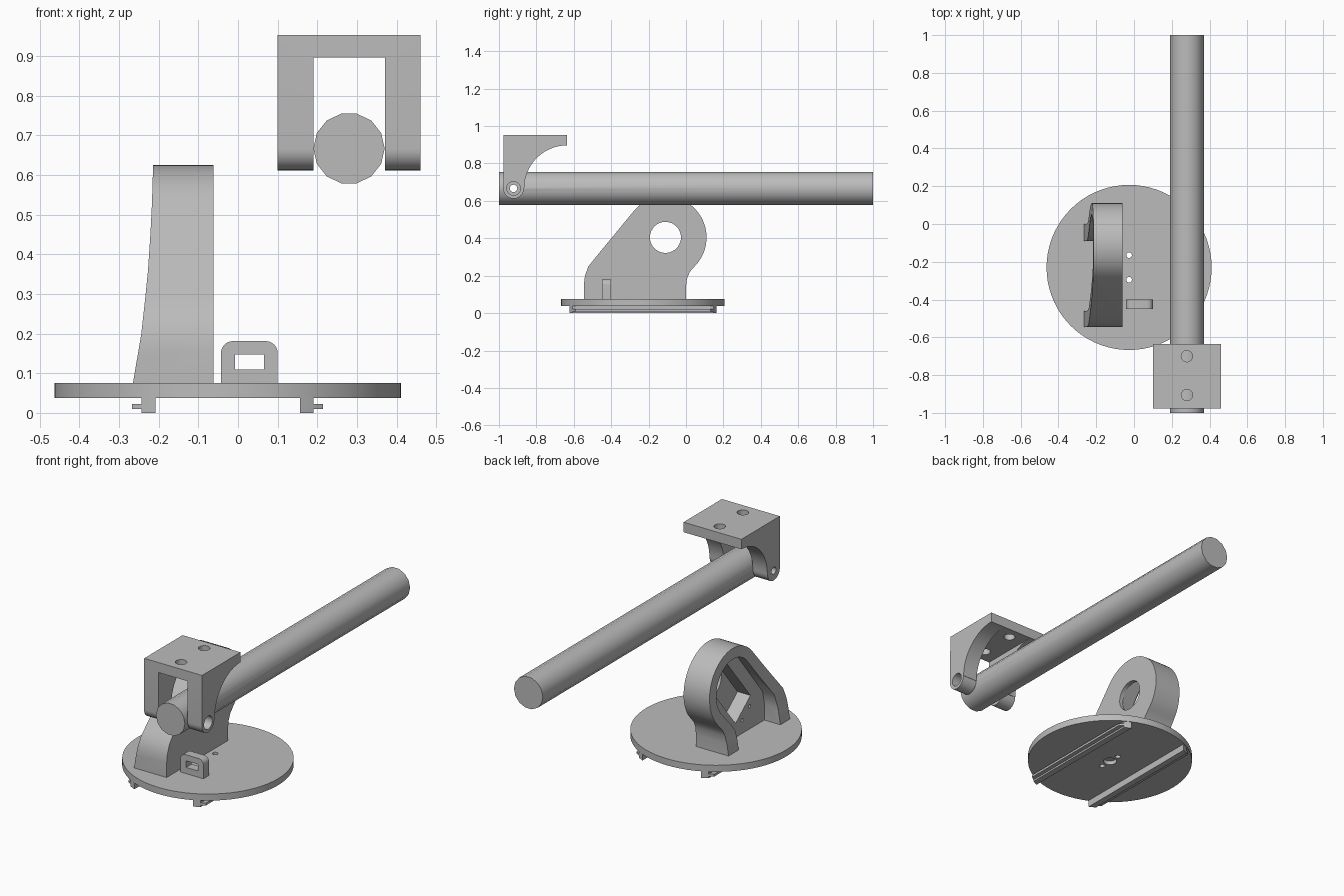
import bpy, bmesh, math

cube = bpy.data.objects.get("Cube")
if cube:
    bpy.data.objects.remove(cube, do_unlink=True)

grey = bpy.data.materials.new("plain grey")
grey.use_nodes = True
GREY = (0.5, 0.5, 0.5, 1)
grey.diffuse_color = GREY
grey.node_tree.nodes["Principled BSDF"].inputs["Base Color"].default_value = GREY

PLACE = {"X": lambda u, v, t: (t, u, v),
         "Y": lambda u, v, t: (u, t, v),
         "Z": lambda u, v, t: (u, v, t)}


def prism(name, pts, axis, a, b):
    """Extrude a closed 2D outline along an axis from a to b."""
    bm = bmesh.new()
    ends = [[bm.verts.new(PLACE[axis](u, v, t)) for u, v in pts] for t in (a, b)]
    for ring in ends:
        bm.faces.new(ring)
    n = len(pts)
    for i in range(n):
        j = (i + 1) % n
        bm.faces.new((ends[0][i], ends[0][j], ends[1][j], ends[1][i]))
    bmesh.ops.recalc_face_normals(bm, faces=bm.faces)
    mesh = bpy.data.meshes.new(name)
    bm.to_mesh(mesh)
    bm.free()
    mesh.materials.append(grey)
    ob = bpy.data.objects.new(name, mesh)
    bpy.context.collection.objects.link(ob)
    return ob


def arc(cu, cv, r, start, end, steps):
    angles = [math.radians(start + (end - start) * i / steps) for i in range(steps + 1)]
    return [(cu + r * math.cos(t), cv + r * math.sin(t)) for t in angles]


def circle(cu, cv, r, n=32):
    return arc(cu, cv, r, 0, 360, n)[:-1]


def rect(u0, v0, u1, v1):
    return [(u0, v0), (u1, v0), (u1, v1), (u0, v1)]


def select(ob):
    bpy.ops.object.select_all(action="DESELECT")
    ob.select_set(True)
    bpy.context.view_layer.objects.active = ob


def cut(ob, pts, axis, a, b, operation="DIFFERENCE"):
    """Apply a boolean with a temporary prism."""
    cutter = prism("cutter", pts, axis, a, b)
    cutter.hide_render = True
    mod = ob.modifiers.new("cut", "BOOLEAN")
    mod.operation, mod.solver, mod.object = operation, "EXACT", cutter
    select(ob)
    bpy.ops.object.modifier_apply(modifier=mod.name)
    bpy.data.objects.remove(cutter, do_unlink=True)


# Round base with two screw holes and a blind centre hole underneath
BX, BY, BR = -0.026, -0.23, 0.437
base = prism("base_disc", circle(BX, BY, BR, 72), "Z", 0.038, 0.075)
for dy in (-0.065, 0.065):
    cut(base, circle(BX, BY + dy, 0.015, 16), "Z", 0, 0.1)
cut(base, circle(BX, BY, 0.035), "Z", 0, 0.06)

# Mirrored flanged rails under the base, trimmed to the disc
rails = []
for name, s in (("left_rail", 1), ("right_rail", -1)):
    outline = [(0.182, 0), (0.217, 0), (0.217, 0.01), (0.241, 0.01),
               (0.241, 0.023), (0.217, 0.023), (0.217, 0.04), (0.182, 0.04)]
    rail = prism(name, [(BX + s * u, v) for u, v in outline], "Y", -0.7, 0.25)
    cut(rail, circle(BX, BY, BR - 0.003, 72), "Z", -0.1, 0.1, "INTERSECT")
    rails.append(rail)

# Upright motor mount: rounded head, sloped shoulder
CY, CZ = -0.11, 0.405
DY, DZ = 0.63, 0.777
outline = [(-0.545, 0.07), (-0.545, 0.16), (-0.54, 0.2), (-0.522, 0.25), (-0.49, 0.29)]
outline += arc(CY, CZ, 0.22, 141, -45, 32)
outline += [(0.02, 0.22), (0.005, 0.185), (0, 0.14), (0, 0.07)]
mount = prism("motor_mount", outline, "X", -0.3, -0.062)

# Flared outer edge of the mount
flare = [(-0.4, 0.0), (-0.268, 0.0), (-0.265, 0.075), (-0.254, 0.14), (-0.244, 0.2),
         (-0.235, 0.28), (-0.227, 0.36), (-0.221, 0.45), (-0.217, 0.53),
         (-0.214, 0.63), (-0.214, 0.7), (-0.4, 0.7)]
cut(mount, flare, "Y", -0.8, 0.4)

# Open cavity, tilted motor pocket, shaft hole and screw holes
cavity = [(-0.46, 0.03), (-0.46, 0.17), (-0.445, 0.24)]
cavity += arc(CY, CZ, 0.16, 141, -45, 24)
cavity += [(-0.06, 0.22), (-0.085, 0.18), (-0.09, 0.14), (-0.09, 0.03)]
cut(mount, cavity, "X", -0.4, -0.165)


def tilted(along, across):
    return (CY + along * DY + across * DZ, CZ + along * DZ - across * DY)


pocket = [tilted(a, c) for a, c in rect(-0.255, -0.085, 0.085, 0.085)]
cut(mount, pocket, "X", -0.2, -0.085)
cut(mount, circle(CY, CZ, 0.083, 40), "X", -0.2, 0)
for along in (-0.295, 0.125):
    for across in (-0.042, 0.042):
        cut(mount, circle(*tilted(along, across), 0.01, 12), "X", -0.2, -0.1)

# Small cable loop with rounded top corners
outline = [(-0.043, 0.07), (0.1, 0.07)]
outline += arc(0.07, 0.151, 0.03, 0, 90, 8) + arc(-0.013, 0.151, 0.03, 90, 180, 8)
loop = prism("cable_loop", outline, "Y", -0.45, -0.4)
cut(loop, rect(-0.008, 0.11, 0.065, 0.147), "Y", -0.6, -0.2)

# Long fourteen-sided rod
RX, RZ = 0.28, 0.667
PY = -0.922
rod = prism("rod", circle(RX, RZ, 0.09, 14), "Y", -1, 1)
cut(rod, circle(PY, RZ, 0.02, 20), "X", 0, 0.6)

# Forked bracket: curved side outline with a gap for the rod
outline = [(-0.976, 0.953), (-0.635, 0.953)]
outline += arc(-0.635, RZ, 0.23, 90, 180, 20)
outline += arc(PY, RZ, 0.055, 0, -180, 20)
bracket = prism("fork_bracket", outline, "X", 0.1, 0.46)
cut(bracket, rect(0.19, 0.5, 0.371, 0.897), "Y", -1.2, -0.4)
cut(bracket, circle(PY, RZ, 0.02, 20), "X", 0, 0.6)
cut(bracket, circle(PY, RZ, 0.037, 24), "X", 0.4, 0.6)
for y in (-0.905, -0.7):
    cut(bracket, circle(RX, y, 0.03, 24), "Z", 0.85, 1)

# Smooth curved walls, keep hard edges
for ob in [base, mount, loop, rod, bracket] + rails:
    select(ob)
    bpy.ops.object.shade_smooth_by_angle(angle=math.radians(30))
